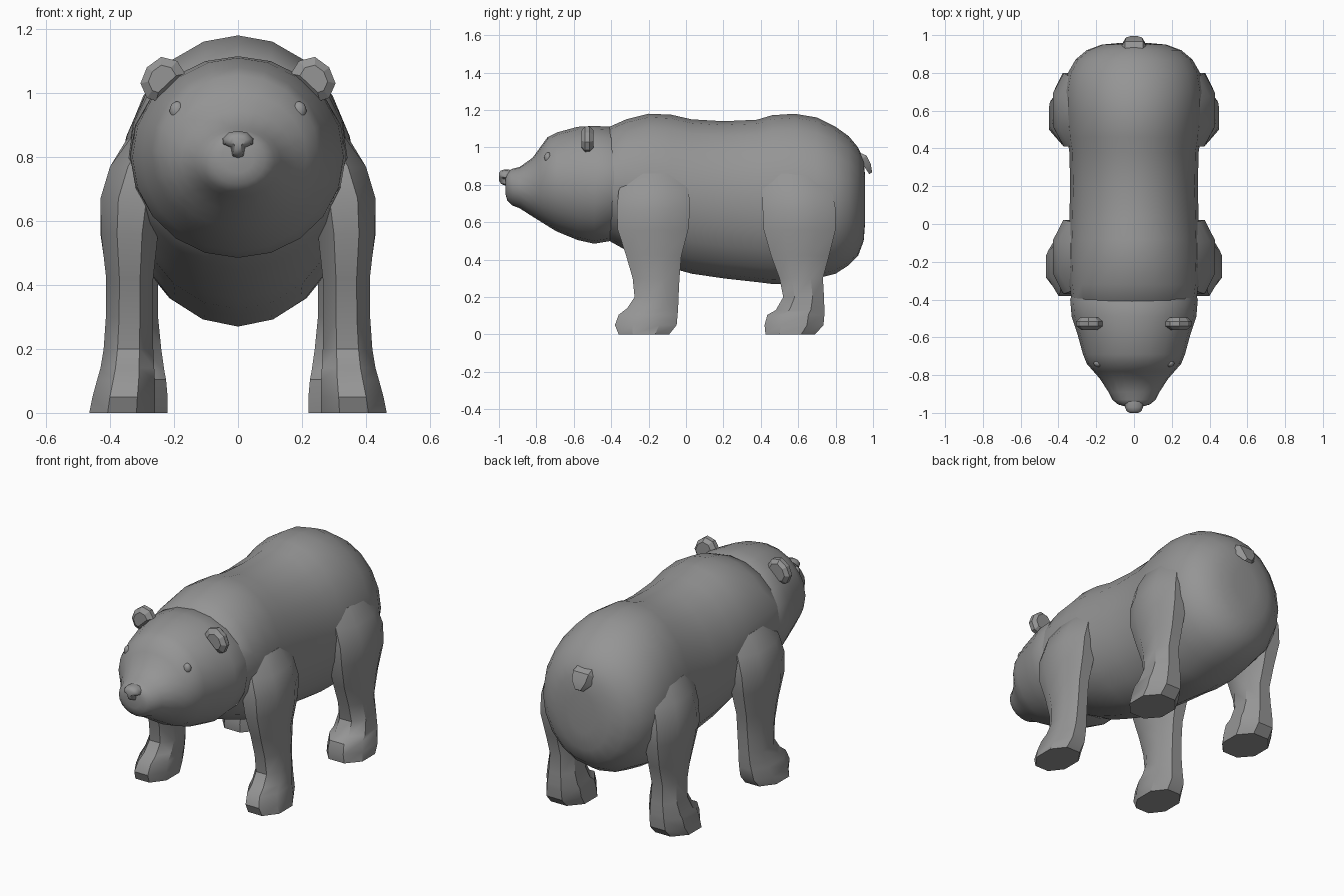
import bpy, bmesh, math
from mathutils import Matrix, Vector

fur = bpy.data.materials.new("grey_fur")
fur.diffuse_color = (0.3, 0.3, 0.3, 1)


def finish(name, bm, angle=35):
    bmesh.ops.recalc_face_normals(bm, faces=bm.faces)
    mesh = bpy.data.meshes.new(name)
    bm.to_mesh(mesh)
    bm.free()
    ob = bpy.data.objects.new(name, mesh)
    bpy.context.collection.objects.link(ob)
    mesh.materials.append(fur)
    bpy.ops.object.select_all(action='DESELECT')
    ob.select_set(True)
    bpy.context.view_layer.objects.active = ob
    bpy.ops.object.shade_smooth_by_angle(angle=math.radians(angle))
    return ob


def loft(name, rings, angle=35):
    """Skin a list of point rings and cap both ends."""
    bm = bmesh.new()
    vs = [[bm.verts.new(p) for p in r] for r in rings]
    n = len(vs[0])
    for a, b in zip(vs, vs[1:]):
        for i in range(n):
            j = (i + 1) % n
            bm.faces.new((a[i], a[j], b[j], b[i]))
    bm.faces.new(vs[0])
    bm.faces.new(vs[-1])
    return finish(name, bm, angle)


def upright_ring(y, z0, z1, w, n=20):
    c, h = (z0 + z1) / 2, (z1 - z0) / 2
    return [(w * math.sin(2 * math.pi * i / n), y, c + h * math.cos(2 * math.pi * i / n))
            for i in range(n)]


def leg_ring(z, y0, y1, x0, x1, side, cut=0.28):
    # rectangle with cut corners
    dx, dy = (x1 - x0) * cut, (y1 - y0) * cut
    pts = [(x0 + dx, y0), (x1 - dx, y0), (x1, y0 + dy), (x1, y1 - dy),
           (x1 - dx, y1), (x0 + dx, y1), (x0, y1 - dy), (x0, y0 + dy)]
    return [(side * x, y, z) for x, y in pts]


# Head: y, bottom, top, half width
head = [(-0.965, 0.75, 0.85, 0.05), (-0.955, 0.715, 0.87, 0.085), (-0.93, 0.69, 0.885, 0.115),
        (-0.89, 0.675, 0.895, 0.135), (-0.82, 0.63, 0.945, 0.18), (-0.78, 0.605, 1.00, 0.215),
        (-0.74, 0.58, 1.055, 0.25), (-0.69, 0.55, 1.08, 0.27), (-0.58, 0.505, 1.11, 0.30),
        (-0.49, 0.485, 1.115, 0.33), (-0.40, 0.50, 1.11, 0.338), (-0.30, 0.60, 1.05, 0.30)]
loft("head", [upright_ring(*r) for r in head])

# Torso, from chest to rump
torso = [(-0.46, 0.56, 1.05, 0.28), (-0.41, 0.50, 1.11, 0.33), (-0.32, 0.45, 1.15, 0.342),
         (-0.20, 0.40, 1.18, 0.345), (-0.08, 0.355, 1.175, 0.345), (0.03, 0.325, 1.15, 0.342),
         (0.20, 0.30, 1.14, 0.338), (0.38, 0.28, 1.148, 0.342), (0.46, 0.27, 1.172, 0.355),
         (0.58, 0.272, 1.18, 0.365), (0.70, 0.30, 1.16, 0.368), (0.80, 0.325, 1.11, 0.35),
         (0.87, 0.37, 1.06, 0.31), (0.92, 0.42, 1.00, 0.25), (0.95, 0.50, 0.94, 0.17),
         (0.958, 0.60, 0.84, 0.08)]
loft("torso", [upright_ring(*r) for r in torso])

# Legs: z, front, back, inner, outer
front = [(0.00, -0.36, -0.09, 0.26, 0.465), (0.05, -0.38, -0.05, 0.26, 0.455),
         (0.105, -0.36, -0.045, 0.26, 0.44), (0.14, -0.315, -0.042, 0.262, 0.43),
         (0.20, -0.275, -0.04, 0.265, 0.42), (0.30, -0.285, -0.035, 0.265, 0.413),
         (0.42, -0.32, -0.025, 0.265, 0.412), (0.56, -0.365, 0.012, 0.25, 0.428),
         (0.67, -0.37, 0.022, 0.23, 0.43), (0.77, -0.36, 0.015, 0.20, 0.40),
         (0.86, -0.31, -0.02, 0.18, 0.335)]
rear = [(0.00, 0.425, 0.69, 0.22, 0.45), (0.05, 0.42, 0.735, 0.22, 0.445),
        (0.105, 0.435, 0.74, 0.225, 0.435), (0.13, 0.48, 0.74, 0.23, 0.43),
        (0.20, 0.52, 0.738, 0.24, 0.415), (0.30, 0.50, 0.732, 0.25, 0.405),
        (0.42, 0.455, 0.765, 0.25, 0.41), (0.56, 0.415, 0.80, 0.24, 0.43),
        (0.67, 0.41, 0.80, 0.22, 0.43), (0.77, 0.41, 0.78, 0.20, 0.40),
        (0.86, 0.43, 0.73, 0.18, 0.345)]
for side, word in ((-1, "left"), (1, "right")):
    loft(word + "_front_leg", [leg_ring(*r, side) for r in front])
    loft(word + "_rear_leg", [leg_ring(*r, side) for r in rear])

    # Ear: chamfered slab
    ear = [(0.165, 1.06), (0.19, 1.10), (0.24, 1.113), (0.285, 1.08),
           (0.305, 1.03), (0.285, 0.985), (0.255, 0.975)]
    cx, cz = 0.24, 1.045
    loft(word + "_ear", [[(side * (cx + (x - cx) * s), y, cz + (z - cz) * s) for x, z in ear]
                         for y, s in ((-0.56, 0.62), (-0.54, 1), (-0.515, 1), (-0.495, 0.7))], 20)

    # Eye
    bm = bmesh.new()
    bmesh.ops.create_uvsphere(bm, u_segments=12, v_segments=8, radius=1,
                              matrix=Matrix.Translation((side * 0.19, -0.738, 0.945))
                              @ Matrix.Diagonal((0.024, 0.02, 0.029, 1)))
    finish(word + "_eye", bm, 60)

# Nose: rounded T shape
half = [(0.0, 0.882), (0.03, 0.876), (0.048, 0.858), (0.046, 0.84), (0.022, 0.83),
        (0.017, 0.803), (0.0, 0.797)]
outline = half + [(-x, z) for x, z in half[-2:0:-1]]
loft("nose", [[(x * s, y, 0.848 + (z - 0.848) * s) for x, z in outline]
              for y, s in ((-1.0, 0.5), (-0.99, 0.82), (-0.97, 1), (-0.94, 0.95))], 50)

# Tail: tapered flap sloping down
tail = [(0.90, 0.97, 0.065, 0.02), (0.955, 0.945, 0.07, 0.022),
        (0.978, 0.90, 0.06, 0.02), (0.99, 0.862, 0.025, 0.01)]
loft("tail", [[(-w, y - t, z - t / 2), (w, y - t, z - t / 2), (w * 0.7, y + t * 0.5, z + t / 2),
               (-w * 0.7, y + t * 0.5, z + t / 2)] for y, z, w, t in tail], 30)
